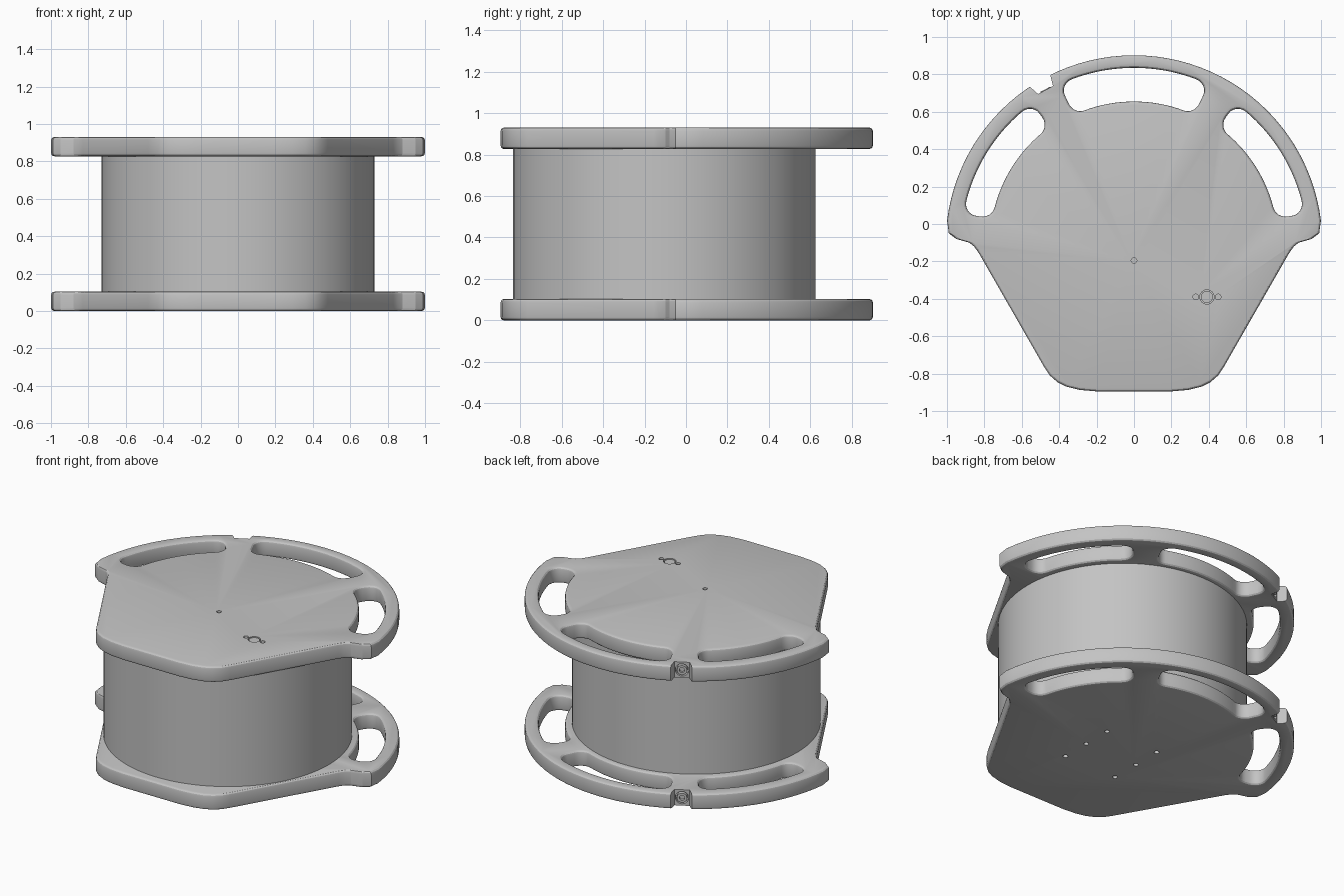
import bpy, bmesh, math
from mathutils import Matrix, Vector

if "Cube" in bpy.data.objects:
    bpy.data.objects.remove(bpy.data.objects["Cube"], do_unlink=True)

grey = bpy.data.materials.new("plain_grey")
grey.use_nodes = True
grey.diffuse_color = (0.55, 0.55, 0.55, 1)
grey.node_tree.nodes["Principled BSDF"].inputs["Base Color"].default_value = (0.55, 0.55, 0.55, 1)

AXIS_Y = -0.105          # centre of the drum and of the round plate edge
THICK = 0.103            # plate thickness
EDGE = 0.018             # rounding of plate edges
FLAT = Matrix.Identity(4)


def loft(bm, rings, matrix=FLAT):
    """Skin a list of (2D loop, height) rings and cap both ends."""
    loops = [[bm.verts.new(matrix @ Vector((x, y, z))) for x, y in pts] for pts, z in rings]
    n = len(loops[0])
    for a, b in zip(loops, loops[1:]):
        for i in range(n):
            j = (i + 1) % n
            bm.faces.new((a[i], a[j], b[j], b[i]))
    bm.faces.new(loops[0][::-1])
    bm.faces.new(loops[-1])


def circle(r, x=0, y=0, n=24):
    return [(x + r * math.cos(math.tau * i / n), y + r * math.sin(math.tau * i / n)) for i in range(n)]


def make(name, bm):
    bmesh.ops.recalc_face_normals(bm, faces=bm.faces)
    mesh = bpy.data.meshes.new(name)
    bm.to_mesh(mesh)
    bm.free()
    mesh.materials.append(grey)
    ob = bpy.data.objects.new(name, mesh)
    bpy.context.collection.objects.link(ob)
    return ob


def activate(ob):
    bpy.ops.object.select_all(action='DESELECT')
    ob.select_set(True)
    bpy.context.view_layer.objects.active = ob


def smooth(ob):
    activate(ob)
    bpy.ops.object.shade_smooth_by_angle(angle=math.radians(20))


def outline(inset):
    """Round back, small shoulder lugs and tapered front."""
    arc = [(1.007 * math.cos(a), AXIS_Y + 1.007 * math.sin(a))
           for a in (math.radians(7 + 166 * i / 48) for i in range(49))]
    side = [(-0.99, -0.05), (-0.95, -0.08), (-0.88, -0.1), (-0.855, -0.12), (-0.83, -0.155),
            (-0.48, -0.765), (-0.45, -0.81), (-0.41, -0.845), (-0.36, -0.87), (-0.29, -0.887), (-0.2, -0.895)]
    pts = arc + side + [(-x, y) for x, y in reversed(side)]
    k = 1 - inset / 0.95
    return [(x * k, y * k) for x, y in pts]


def slot(mid_deg, half_deg, r_in, r_out, grow):
    """Rounded rectangle bent around the drum axis."""
    r_mid, half_w = (r_in + r_out) / 2, (r_out - r_in) / 2 + grow
    half_l = math.radians(half_deg) * r_mid + grow
    c = 0.065 + grow
    flat = []
    for sx, sy, start in ((1, 1, 0), (-1, 1, 90), (-1, -1, 180), (1, -1, 270)):
        for i in range(7):
            a = math.radians(start + 15 * i)
            flat.append((sx * (half_l - c) + c * math.cos(a), sy * (half_w - c) + c * math.sin(a)))
        if sy == sx:         # extra points along the two long sides
            flat += [(sx * (half_l - c) * (1 - i / 8), sy * half_w) for i in range(1, 16)]
    out = []
    for u, v in flat:
        a = math.radians(mid_deg) - u / r_mid
        out.append(((r_mid + v) * math.cos(a), AXIS_Y + (r_mid + v) * math.sin(a)))
    return out


# Rounded edge as (inset, height) steps through the plate
quarter = [(EDGE * (1 - math.sin(a)), EDGE * (1 - math.cos(a))) for a in (0, math.pi / 6, math.pi / 3, math.pi / 2)]
EDGE_STEPS = quarter + [(d, THICK - h) for d, h in reversed(quarter)]

# Frame of the notch floor, looking outwards
out_dir = Vector((-0.473, 0.88, 0)).normalized()
notch_turn = out_dir.to_track_quat('Z', 'Y').to_matrix().to_4x4()


def plate(name, z0, holes, face_z, depth):
    bm = bmesh.new()
    loft(bm, [(outline(d), z0 + h) for d, h in EDGE_STEPS])
    body = make(name, bm)

    # Cutter: three grip slots, notch, bolt recess and small holes
    bm = bmesh.new()
    for args in ((90, 25, 0.76, 0.94), (32, 22, 0.77, 0.925), (148, 22, 0.77, 0.925)):
        rings = [(slot(*args, d), z0 + h) for d, h in EDGE_STEPS]
        rings = [(rings[0][0], z0 - 0.02)] + rings + [(rings[-1][0], z0 + THICK + 0.02)]
        loft(bm, rings)
    notch = [(-0.513, 0.695), (-0.433, 0.738), (-0.463, 0.86), (-0.62, 0.79)]
    loft(bm, [(notch, z0 - 0.02), (notch, z0 + THICK + 0.02)])
    bolt_frame = Matrix.Translation((-0.473, 0.7165, z0 + THICK / 2)) @ notch_turn
    loft(bm, [(circle(0.04), -0.03), (circle(0.04), 0.02)], bolt_frame)
    for x, y, r in holes:
        loft(bm, [(circle(r, x, y), face_z - depth), (circle(r, x, y), face_z + depth)])
    cutter = make("cutter", bm)
    cutter.hide_render = True
    mod = body.modifiers.new("cut", 'BOOLEAN')
    mod.object, mod.operation, mod.solver, mod.use_self = cutter, 'DIFFERENCE', 'EXACT', True
    activate(body)
    bpy.ops.object.modifier_apply(modifier="cut")
    bpy.data.objects.remove(cutter, do_unlink=True)
    smooth(body)

    # Socket bolt seated in the notch
    bm = bmesh.new()
    loft(bm, [(circle(0.03), -0.032), (circle(0.03), 0.004), (circle(0.016), 0.004), (circle(0.016), -0.015)],
         bolt_frame)
    smooth(make(name + "_bolt", bm))


top_z = 0.93 - THICK
plate("bottom_plate", 0, [(x, y, 0.015) for x in (-0.19, 0.19) for y in (-0.02, -0.21, -0.4)], 0, 0.04)
plate("top_plate", top_z, [(0, -0.195, 0.015), (0.33, -0.39, 0.015), (0.45, -0.39, 0.015), (0.39, -0.39, 0.038)],
      0.93, 0.03)

# Button sunk in the top plate
bm = bmesh.new()
loft(bm, [(circle(0.032, 0.39, -0.39), 0.89), (circle(0.032, 0.39, -0.39), 0.926)])
smooth(make("top_button", bm))

# Drum between the plates
bm = bmesh.new()
ring = circle(0.73, 0, AXIS_Y, 96)
loft(bm, [(ring, THICK - 0.01), (ring, top_z + 0.01)])
smooth(make("drum", bm))
